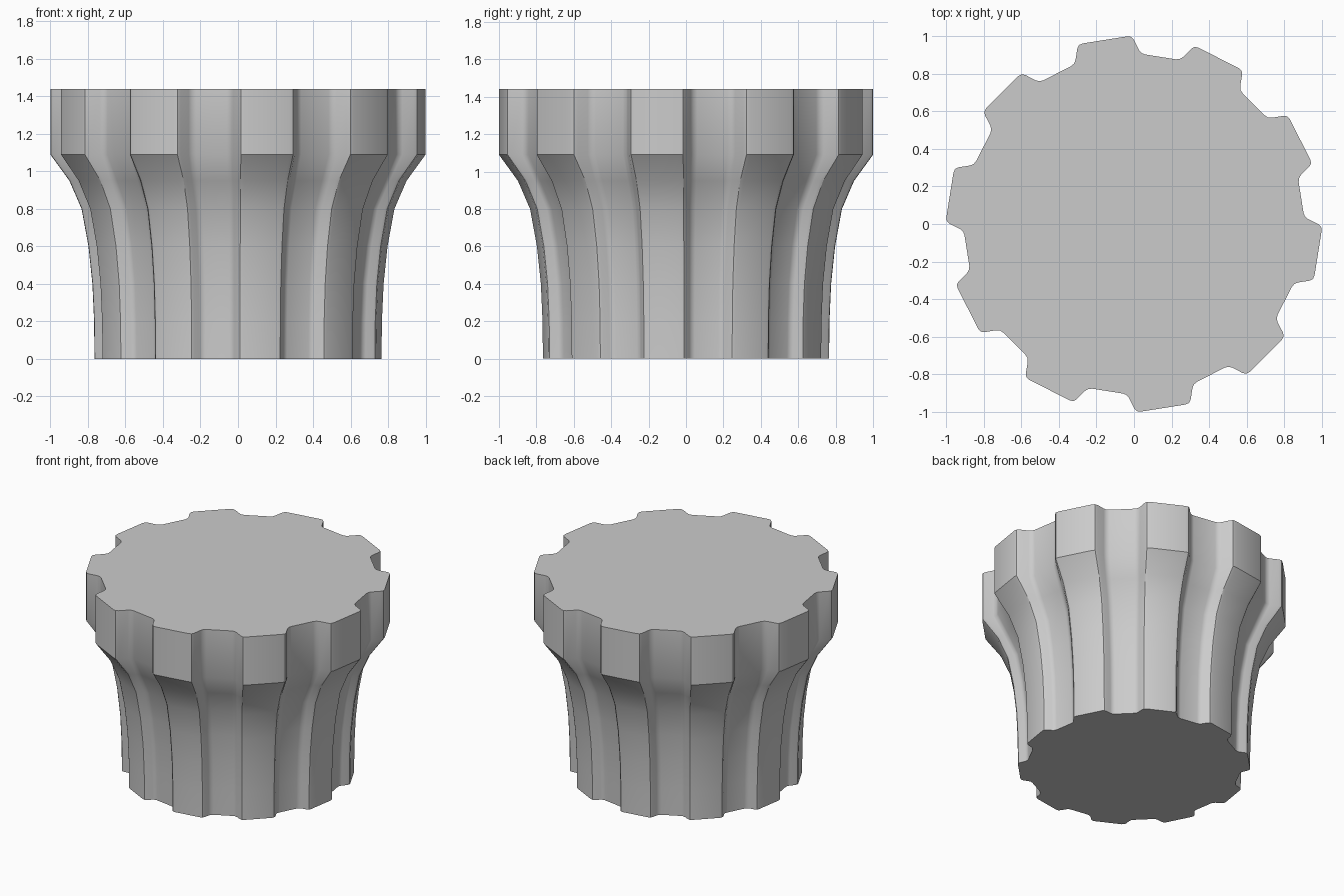
import bpy, bmesh
from math import radians, sin, cos
from mathutils import Vector

if "Cube" in bpy.data.objects:
    bpy.data.objects.remove(bpy.data.objects["Cube"])

TEETH = 10
PHASE = -9.0
TOP = 1.44
# (height, tooth radius, valley radius) from base to rim
PROFILE = [(0, .768, .705), (.2, .770, .708), (.4, .779, .716), (.6, .800, .738),
           (.8, .837, .773), (.95, .902, .840), (1.09, 1.004, .908), (TOP, 1.004, .908)]
FILLET = .024


def polar(r, deg):
    return Vector((r * cos(radians(deg)), r * sin(radians(deg))))


def outline(r_tooth, r_valley):
    """Ring of ten flat teeth with slightly rounded corners."""
    corners = []
    for k in range(TEETH):
        a = PHASE + 360 / TEETH * k
        corners += [polar(r_valley, a - 11.3), polar(r_tooth, a - 8.3),
                    polar(r_tooth, a + 8.3), polar(r_valley, a + 11.3)]
    pts = []
    for i, c in enumerate(corners):
        p, n = corners[i - 1], corners[(i + 1) % len(corners)]
        f = FILLET * r_tooth
        a = c + (p - c).normalized() * f
        b = c + (n - c).normalized() * f
        pts += [a, (a + 2 * c + b) / 4, b]
    return pts


# Fluted knob: stacked outlines joined by quads, flat caps
bm = bmesh.new()
rings = [[bm.verts.new((p.x, p.y, z)) for p in outline(rt, rv)] for z, rt, rv in PROFILE]
for lo, hi in zip(rings, rings[1:]):
    for i in range(len(lo)):
        j = (i + 1) % len(lo)
        bm.faces.new((lo[i], lo[j], hi[j], hi[i]))
bm.faces.new(rings[0][::-1])
bm.faces.new(rings[-1])
bmesh.ops.recalc_face_normals(bm, faces=bm.faces)

mesh = bpy.data.meshes.new("fluted_knob")
bm.to_mesh(mesh)
bm.free()
knob = bpy.data.objects.new("fluted_knob", mesh)
bpy.context.collection.objects.link(knob)
bpy.context.view_layer.objects.active = knob
knob.select_set(True)
bpy.ops.object.shade_smooth_by_angle(angle=radians(30))
